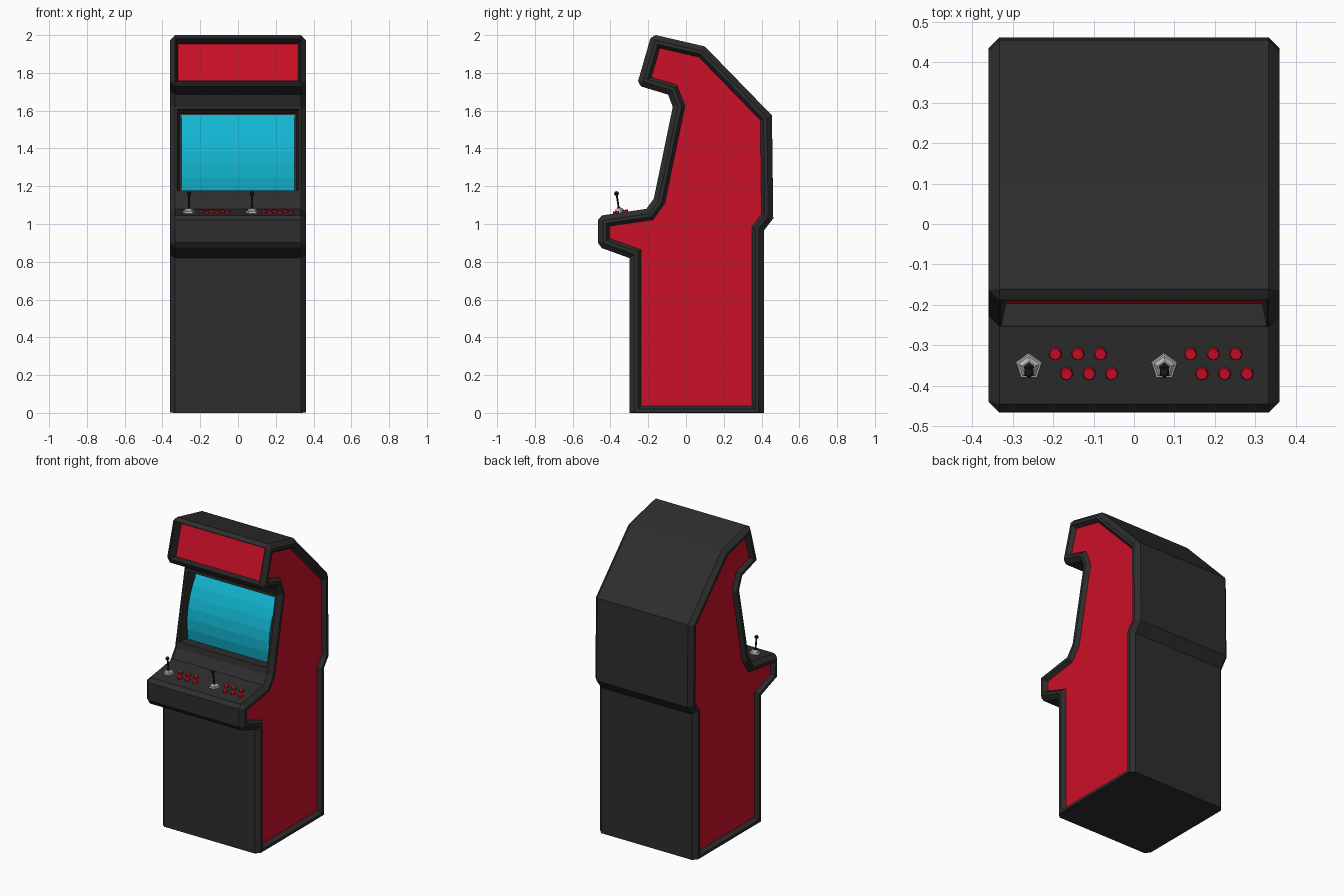
import bpy, bmesh, math
from mathutils import Vector, Matrix

if "Cube" in bpy.data.objects:
    bpy.data.objects.remove(bpy.data.objects["Cube"])


def material(name, rgb):
    m = bpy.data.materials.new(name)
    m.diffuse_color = (*rgb, 1)
    m.use_nodes = True
    m.node_tree.nodes["Principled BSDF"].inputs["Base Color"].default_value = m.diffuse_color
    return m


BLACK = material("charcoal", (0.027, 0.027, 0.027))
RED = material("red", (0.6, 0.005, 0.02))
CYAN = material("screen cyan", (0.006, 0.47, 0.64))
GREY = material("light grey", (0.52, 0.52, 0.52))
DARK = material("stick black", (0.012, 0.012, 0.012))


def finish(bm, name, mats):
    me = bpy.data.meshes.new(name)
    bm.to_mesh(me)
    bm.free()
    for m in mats:
        me.materials.append(m)
    ob = bpy.data.objects.new(name, me)
    bpy.context.collection.objects.link(ob)
    return ob


# Cabinet side outline (y, z, chamfered corner?), clockwise from the front foot
PROFILE = [
    (-0.30, 0.0, 0), (-0.30, 0.82, 0), (-0.467, 0.88, 1), (-0.467, 1.042, 1),
    (-0.21, 1.08, 0), (-0.17, 1.135, 0), (-0.164, 1.165, 0), (-0.07, 1.62, 0),
    (-0.095, 1.685, 0), (-0.26, 1.735, 1), (-0.182, 2.005, 1), (0.10, 1.94, 0),
    (0.455, 1.575, 0), (0.462, 1.03, 0), (0.412, 0.965, 0), (0.412, 0.0, 0)]


def outline(d, chamfer):
    """Profile moved inwards by d; flagged corners are cut by chamfer."""
    pts = [Vector(p[:2]) for p in PROFILE]
    n = len(pts)
    lines = []
    for i in range(n):
        t = (pts[(i + 1) % n] - pts[i]).normalized()
        nor = Vector((t.y, -t.x))
        off = max(0, d - 0.025) if i == n - 1 else d   # thinner rim at the floor
        lines.append((nor, nor.dot(pts[i]) + off, off))
    out = []
    for i in range(n):
        (a, ca, oa), (b, cb, _) = lines[i - 1], lines[i]
        det = a.x * b.y - a.y * b.x
        if abs(det) < 0.02:
            out.append(pts[i] + a * oa)
        else:
            out.append(Vector(((ca * b.y - cb * a.y) / det, (a.x * cb - b.x * ca) / det)))
    res = []
    for i in range(n):
        p = out[i]
        if PROFILE[i][2]:
            res.append(p + (out[i - 1] - p).normalized() * chamfer)
            res.append(p + (out[(i + 1) % n] - p).normalized() * chamfer)
        else:
            res.append(p)
    return res


# Cabinet: chamfered rim rings bridged across, with recessed red side panels
bm = bmesh.new()
half = [(0.335, 0.062, 0), (0.36, 0.045, 0), (0.36, 0.027, 0), (0.333, 0, 0.022)]
sections = [(-x, d, c) for x, d, c in half] + half[::-1]
rings = [[bm.verts.new((x, p.x, p.y)) for p in outline(d, c)] for x, d, c in sections]
for r, s in zip(rings, rings[1:]):
    for i in range(len(r)):
        j = (i + 1) % len(r)
        bm.faces.new((r[i], r[j], s[j], s[i]))
for r in (rings[0], rings[-1]):
    bm.faces.new(r).material_index = 1
bmesh.ops.remove_doubles(bm, verts=bm.verts, dist=1e-4)
bmesh.ops.recalc_face_normals(bm, faces=bm.faces)


def recess(z0, z1, margin, slope, depth):
    """Sink the front face whose centre lies between z0 and z1."""
    bm.normal_update()
    f = [f for f in bm.faces if z0 < f.calc_center_median().z < z1
         and f.normal.y < -0.9 and f.calc_area() > 0.1]
    bmesh.ops.inset_individual(bm, faces=f, thickness=margin)
    bmesh.ops.inset_individual(bm, faces=f, thickness=slope, depth=-depth)
    return f[0]


marquee = recess(1.8, 1.95, 0.006, 0.017, 0.055)
marquee.material_index = 1
floor = recess(1.3, 1.5, 0.016, 0.016, 0.07)
low = min(floor.verts, key=lambda v: v.co.z).co.yz
high = max(floor.verts, key=lambda v: v.co.z).co.yz
finish(bm, "cabinet", [BLACK, RED])

# Curved screen bulging out of the recess floor
bm = bmesh.new()
SEG = 6
up = high - low
out_dir = Vector((-up.y, up.x)).normalized()
arc = []
for k in range(SEG + 1):
    t = k / SEG
    arc.append(low + up * (t * 0.98) + out_dir * (0.003 + 0.045 * (1 - (2 * t - 1) ** 2)))
arc = [low] + arc + [low + up * 0.98]
left, right = [[bm.verts.new((x, p.x, p.y)) for p in arc] for x in (-0.3, 0.3)]
for i in range(len(arc)):
    j = (i + 1) % len(arc)
    bm.faces.new((left[i], left[j], right[j], right[i]))
bm.faces.new(left)
bm.faces.new(right)
bmesh.ops.recalc_face_normals(bm, faces=bm.faces)
finish(bm, "screen", [CYAN])

# Controls stand square to the sloping control panel
SLOPE = (1.08 - 1.042) / 0.257


def on_panel(x, y, h):
    tilt = Matrix.Rotation(math.atan(SLOPE), 4, 'X')
    return (Matrix.Translation((x, y, 1.042 + (y + 0.467) * SLOPE)) @ tilt
            @ Matrix.Translation((0, 0, h)))


def peg(name, x, y, h0, h1, r0, r1, sides, mat):
    bm = bmesh.new()
    bmesh.ops.create_cone(bm, cap_ends=True, segments=sides, radius1=r0, radius2=r1,
                          depth=h1 - h0, matrix=on_panel(x, y, (h0 + h1) / 2))
    return finish(bm, name, [mat])


for player, x0 in (("left", -0.26), ("right", 0.075)):
    # Joystick: stepped five-sided base, thin stick and ball
    y0 = -0.353
    peg(player + "_joystick_base", x0, y0, -0.002, 0.012, 0.035, 0.032, 5, GREY)
    peg(player + "_joystick_collar", x0, y0, 0.012, 0.024, 0.027, 0.018, 5, GREY)
    peg(player + "_joystick_boot", x0, y0, 0.024, 0.032, 0.014, 0.006, 5, DARK)
    peg(player + "_joystick_stick", x0, y0, 0.025, 0.1, 0.0055, 0.0055, 5, DARK)
    bm = bmesh.new()
    bmesh.ops.create_uvsphere(bm, u_segments=6, v_segments=4, radius=0.013,
                              matrix=on_panel(x0, y0, 0.103))
    finish(bm, player + "_joystick_ball", [DARK])
    # Two staggered rows of three buttons
    for row, (dx, y) in enumerate(((0.065, -0.321), (0.093, -0.37))):
        for k in range(3):
            peg(f"{player}_button_{row}_{k}", x0 + dx + 0.056 * k, y,
                -0.002, 0.012, 0.017, 0.014, 8, RED)
